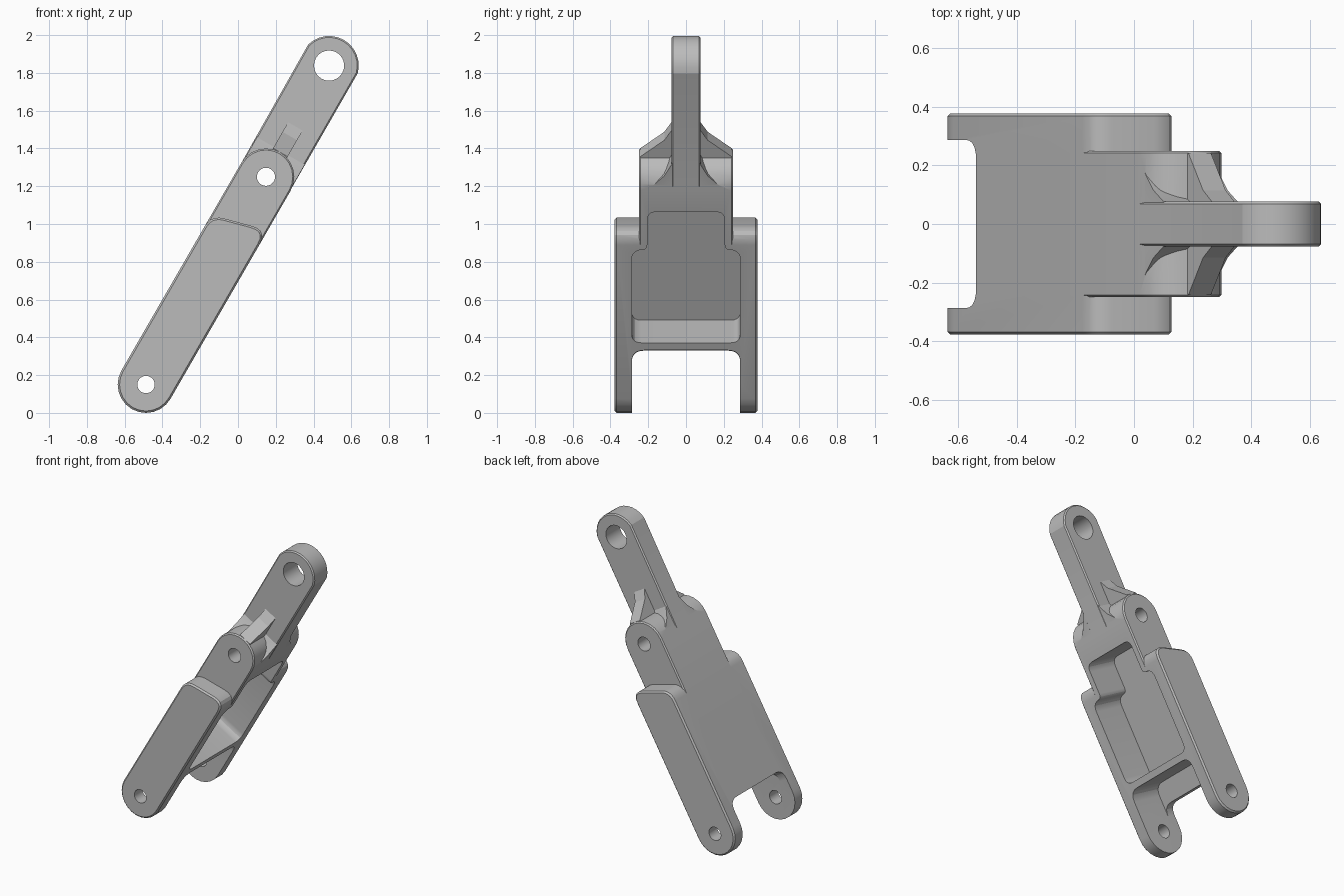
import bpy, bmesh, math
from mathutils import Vector

cube = bpy.data.objects.get("Cube")
if cube:
    bpy.data.objects.remove(cube, do_unlink=True)

grey = bpy.data.materials.new("plain grey")
grey.use_nodes = True
colour = (0.5, 0.5, 0.5, 1)
grey.diffuse_color = colour
grey.node_tree.nodes["Principled BSDF"].inputs["Base Color"].default_value = colour

# Local axes: X runs along the link, Y across it, Z out of its flat back
R = 0.15          # half thickness
MID, TOP = 1.27, 1.947


def arc(cx, cz, r, start, end, n=12):
    angles = [math.radians(start + (end - start) * i / n) for i in range(n + 1)]
    return [(cx + r * math.cos(a), cz + r * math.sin(a)) for a in angles]


def rounded(corners, n=5):
    """Round each (a, b, radius) corner of an outline; pairs stay sharp."""
    out = []
    for i, corner in enumerate(corners):
        p = Vector(corner[:2])
        if len(corner) == 2:
            out.append(corner)
            continue
        near = [Vector(corners[j][:2]) - p for j in (i - 1, (i + 1) % len(corners))]
        s, e = (p + d.normalized() * corner[2] for d in near)
        for k in range(n + 1):
            t = k / n
            out.append(tuple(s * (1 - t) ** 2 + p * 2 * t * (1 - t) + e * t * t))
    return out


def mirrored(half):
    return half + [(c[0], -c[1], *c[2:]) for c in reversed(half)]


def prism(name, outline, lo, hi, axis="Y", rim=0):
    """Extrude an outline along Y or Z, with an optional chamfered rim."""
    bm = bmesh.new()
    put = (lambda a, b, d: (a, d, b)) if axis == "Y" else (lambda a, b, d: (a, b, d))
    face = bm.faces.new([bm.verts.new(put(a, b, lo)) for a, b in outline])
    ext = bmesh.ops.extrude_face_region(bm, geom=[face])
    step = Vector(put(0, 0, hi - lo))
    bmesh.ops.translate(bm, vec=step,
                        verts=[g for g in ext["geom"] if isinstance(g, bmesh.types.BMVert)])
    bmesh.ops.recalc_face_normals(bm, faces=bm.faces)
    if rim:
        edges = [e for e in bm.edges
                 if abs((e.verts[0].co - e.verts[1].co).dot(step)) < 1e-6]
        bmesh.ops.bevel(bm, geom=edges, offset=rim, segments=1, affect="EDGES")
    mesh = bpy.data.meshes.new(name)
    bm.to_mesh(mesh)
    bm.free()
    mesh.materials.append(grey)
    ob = bpy.data.objects.new(name, mesh)
    bpy.context.collection.objects.link(ob)
    return ob


def combine(base, other, operation):
    mod = base.modifiers.new(operation, "BOOLEAN")
    mod.object, mod.operation, mod.solver = other, operation, "EXACT"
    other.hide_render = True
    bpy.context.view_layer.objects.active = base
    bpy.ops.object.modifier_apply(modifier=mod.name)
    bpy.data.objects.remove(other, do_unlink=True)


# Lower fork: full-width block with round feet and slanted, rounded shoulders
fork = rounded(arc(0, 0, R, 90, 270) + [(1.03, -R, 0.09), (0.95, R, 0.07)])
link = prism("pivot_link", fork, -0.378, 0.378, rim=0.01)

# Slot between the feet: through cut, then a deeper step below the back plate
for name, end, lo, hi in (("fork_slot", 0.156, -0.3, 0.3), ("slot_step", 0.297, -0.3, 0.09)):
    slot = prism(name, rounded(mirrored([(-0.4, 0.287), (end, 0.287, 0.07)])), lo, hi, axis="Z")
    combine(link, slot, "DIFFERENCE")

# Central body ending in the round middle boss
body = prism("centre_body", [(0.5, R), (0.5, -R)] + arc(MID, 0, R, -90, 90),
             -0.25, 0.25, rim=0.008)
combine(link, body, "UNION")

# Narrow upper tongue with its round eye
tongue = prism("upper_tongue", [(1.1, R - 0.002), (1.1, 0.002 - R)]
               + arc(TOP, 0.005, 0.157, -75, 75), -0.077, 0.077, rim=0.008)
combine(link, tongue, "UNION")

# Flare that blends the tongue into the body
flare = prism("tongue_flare", mirrored([(1.15, 0.235), (1.26, 0.225), (1.31, 0.165),
                                        (1.36, 0.115), (1.44, 0.07)]),
              0.004 - R, R - 0.004, axis="Z")
combine(link, flare, "UNION")

# Side gussets running from the boss up to the tongue
gusset = prism("side_gussets", mirrored([(1.3, 0.242), (1.42, 0.242), (1.52, 0.115),
                                         (1.59, 0.07)]), -0.046, 0.043, axis="Z")
combine(link, gusset, "UNION")

# Stepped pocket in the underside
pocket = prism("pocket", rounded(mirrored([(0.342, 0.287, 0.05), (0.91, 0.287, 0.06),
                                           (0.91, 0.205, 0.03), (1.142, 0.205, 0.05)])),
               -0.3, 0.09, axis="Z")
combine(link, pocket, "DIFFERENCE")

# Pin holes
for name, x, z, r in (("foot_hole", 0, 0, 0.046), ("boss_hole", MID, 0, 0.048),
                      ("eye_hole", TOP, 0.005, 0.08)):
    hole = prism(name, arc(x, z, r, 0, 345, 23), -0.6, 0.6)
    combine(link, hole, "DIFFERENCE")

# Lean the link and stand it on its feet
link.rotation_euler = (0, math.radians(-60), 0)
link.location = (-0.487, 0, R)
bpy.ops.object.select_all(action="DESELECT")
link.select_set(True)
bpy.context.view_layer.objects.active = link
bpy.ops.object.shade_smooth_by_angle(angle=math.radians(19))
